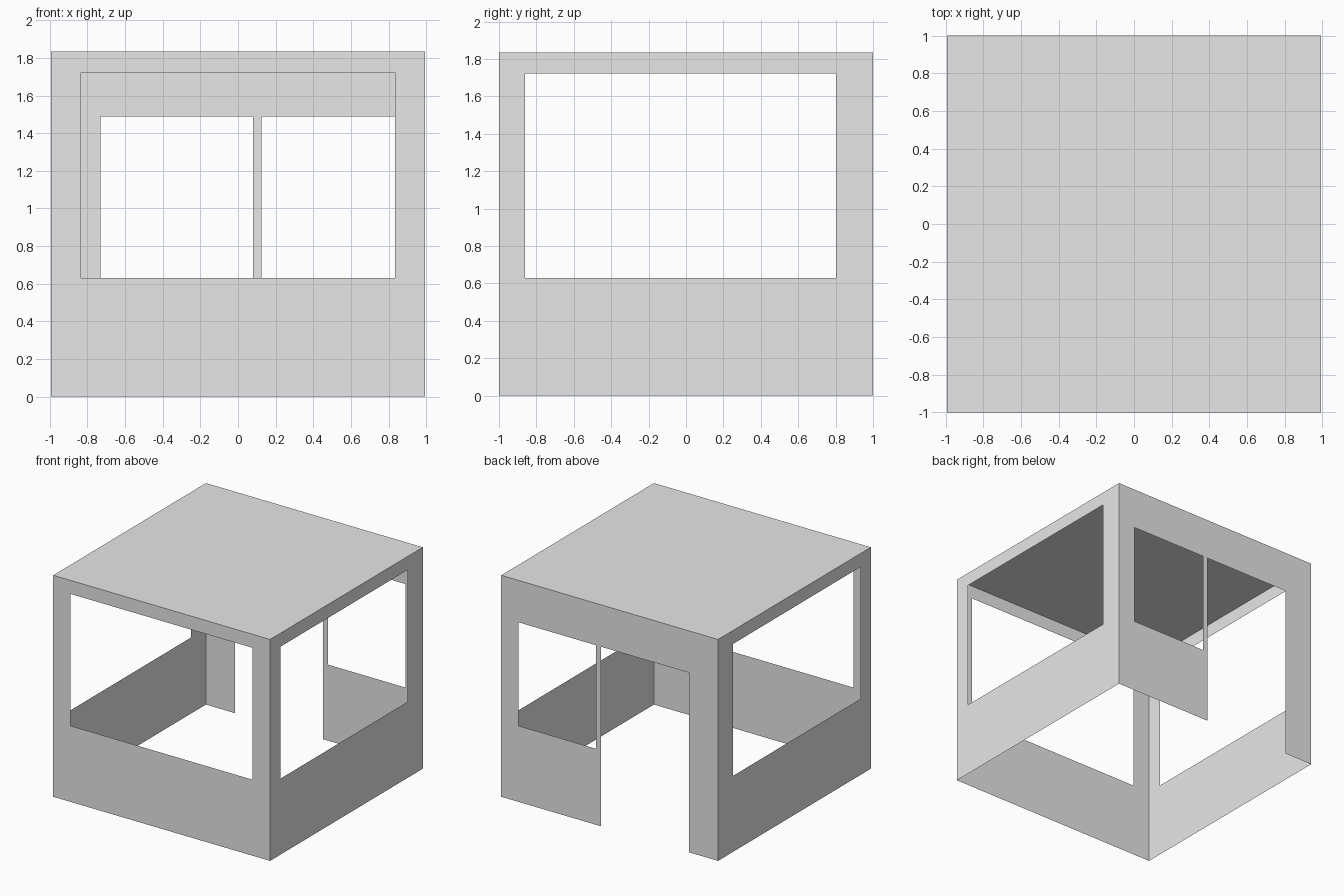
import bpy
import bmesh
from mathutils import Vector

cube = bpy.data.objects.get("Cube")
if cube:
    bpy.data.objects.remove(cube, do_unlink=True)

# Overall sizes
HX, HY, TOP = 0.994, 1.0, 1.835
SILL, HEAD, DOOR_HEAD = 0.63, 1.723, 1.488

grey = bpy.data.materials.new("plain grey")
grey.use_nodes = True
grey.diffuse_color = (0.8, 0.8, 0.8, 1)
grey.node_tree.nodes["Principled BSDF"].inputs["Base Color"].default_value = (0.8, 0.8, 0.8, 1)


def sheet(name, origin, u_axis, v_axis, rects):
    """Thin sheet made of rectangles (u0, u1, v0, v1) in the plane of two axes."""
    o, u, v = Vector(origin), Vector(u_axis), Vector(v_axis)
    bm = bmesh.new()
    for u0, u1, v0, v1 in rects:
        corners = ((u0, v0), (u1, v0), (u1, v1), (u0, v1))
        bm.faces.new([bm.verts.new(o + u * a + v * b) for a, b in corners])
    bmesh.ops.remove_doubles(bm, verts=bm.verts, dist=0.0001)
    mesh = bpy.data.meshes.new(name)
    bm.to_mesh(mesh)
    bm.free()
    mesh.materials.append(grey)
    obj = bpy.data.objects.new(name, mesh)
    bpy.context.collection.objects.link(obj)
    return obj


def window_rects(half, lo, hi):
    """Wall of the given half width around one wide window."""
    return [(-half, lo, 0, SILL), (lo, hi, 0, SILL), (hi, half, 0, SILL),
            (-half, lo, SILL, HEAD), (hi, half, SILL, HEAD),
            (-half, lo, HEAD, TOP), (lo, hi, HEAD, TOP), (hi, half, HEAD, TOP)]


Z = (0, 0, 1)

# Roof
sheet("roof", (0, 0, TOP), (1, 0, 0), (0, 1, 0), [(-HX, HX, -HY, HY)])

# Front and side walls, each with one window
sheet("front_wall", (0, -HY, 0), (1, 0, 0), Z, window_rects(HX, -0.835, 0.835))
sheet("left_wall", (HX, 0, 0), (0, 1, 0), Z, window_rects(HY, -0.862, 0.802))
sheet("right_wall", (-HX, 0, 0), (0, -1, 0), Z, window_rects(HY, -0.802, 0.862))

# Back wall with a window, a slim post and a doorway
JAMB, POST_A, POST_B, DOOR = -0.836, -0.125, -0.08, 0.73
sheet("back_wall", (0, HY, 0), (-1, 0, 0), Z, [
    (-HX, JAMB, 0, DOOR_HEAD),
    (JAMB, POST_B, 0, SILL),
    (POST_A, POST_B, SILL, DOOR_HEAD),
    (DOOR, HX, 0, DOOR_HEAD),
    (-HX, HX, DOOR_HEAD, TOP),
])
